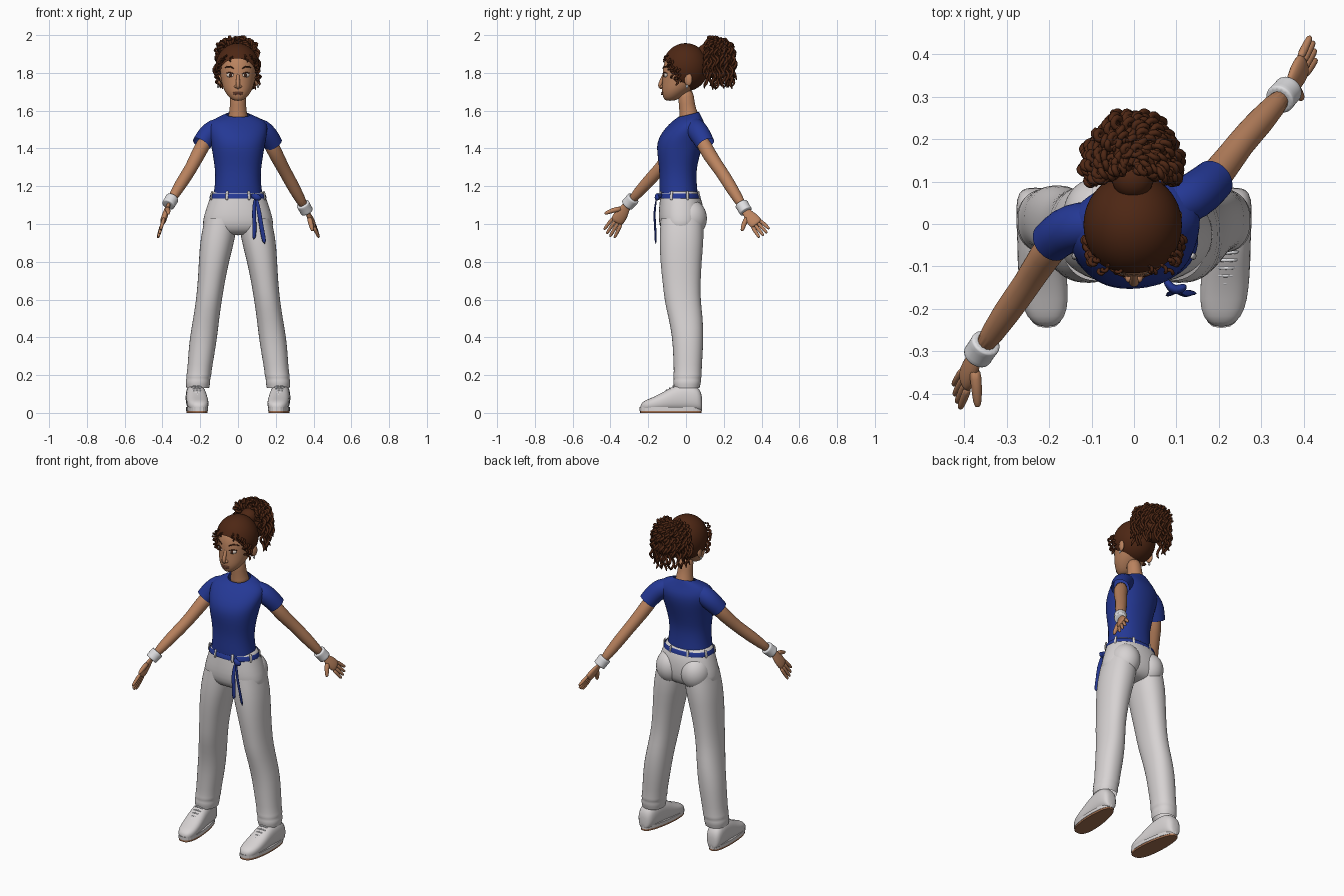
import bpy, bmesh, math, random
from mathutils import Vector as V, Matrix

random.seed(4)
cube = bpy.data.objects.get("Cube")
if cube:
    bpy.data.objects.remove(cube)


def material(name, r, g, b):
    m = bpy.data.materials.new(name)
    m.diffuse_color = (r, g, b, 1)
    m.use_nodes = True
    m.node_tree.nodes["Principled BSDF"].inputs["Base Color"].default_value = (r, g, b, 1)
    return m


skin = material("skin", .50, .23, .115)
brown = material("hair_brown", .075, .02, .007)
blue = material("shirt_blue", .018, .04, .30)
white = material("white_cloth", .68, .65, .65)
band_white = material("band_white", .74, .74, .76)
tan = material("sole_tan", .36, .16, .08)
eye_white = material("eye_white", .7, .62, .55)
iris = material("iris_brown", .06, .02, .01)
lip = material("lip_rose", .36, .13, .075)


def part(name, bm, mat, levels=1):
    bmesh.ops.recalc_face_normals(bm, faces=bm.faces)
    me = bpy.data.meshes.new(name)
    bm.to_mesh(me)
    bm.free()
    me.materials.append(mat)
    me.shade_smooth()
    ob = bpy.data.objects.new(name, me)
    bpy.context.collection.objects.link(ob)
    if levels:
        mod = ob.modifiers.new("smooth", 'SUBSURF')
        mod.levels = mod.render_levels = levels
    return ob


def loft(bm, rings, n=16, cap=True, power=1.0):
    """Skin rings given as (centre, u axis, v axis)."""
    def ease(a):
        return math.copysign(abs(a) ** power, a)
    rows = []
    for c, u, v in rings:
        angles = [2 * math.pi * i / n for i in range(n)]
        rows.append([bm.verts.new(c + u * ease(math.cos(a)) + v * ease(math.sin(a))) for a in angles])
    for a, b in zip(rows, rows[1:]):
        for i in range(n):
            j = (i + 1) % n
            bm.faces.new((a[i], a[j], b[j], b[i]))
    if cap:
        bm.faces.new(rows[0])
        bm.faces.new(rows[-1])


def body(bm, rows, cap=True, side=1, power=.9, n=24):
    """Stack of level ovals: x, y, z, half width, half depth, turn, forward tilt."""
    rings = []
    for x, y, z, rx, ry, *more in rows:
        turn, tilt = (more + [0, 0])[:2]
        u = V((math.cos(turn), math.sin(turn), 0)) * rx
        v = V((-math.sin(turn), math.cos(turn), tilt)) * ry
        rings.append((V((x * side, y, z)), u, v))
    loft(bm, rings, n, cap, power)


def tube(bm, points, radii, ref=(1, 0, 0), flat=1, n=10, cap=True):
    pts = [V(p) for p in points]
    rings = []
    for i, p in enumerate(pts):
        t = (pts[min(i + 1, len(pts) - 1)] - pts[max(i - 1, 0)]).normalized()
        u = V(ref)
        u = (u - t * u.dot(t)).normalized()
        rings.append((p, u * radii[i], t.cross(u) * radii[i] * flat))
    loft(bm, rings, n, cap)


def ball(bm, centre, radii, turn=0):
    m = Matrix.Translation(centre) @ Matrix.Rotation(turn, 4, 'Z') @ Matrix.Diagonal((*radii, 1))
    bmesh.ops.create_uvsphere(bm, u_segments=24, v_segments=16, radius=1, matrix=m)


# Shirt with turned shoulders and short sleeves
bm = bmesh.new()
body(bm, [(0, -.04, 1.163, .130, .102), (0, -.041, 1.18, .127, .102), (0, -.043, 1.23, .121, .099),
          (0, -.043, 1.29, .122, .099), (0, -.04, 1.35, .132, .110), (0, -.035, 1.41, .142, .122, .1),
          (0, -.022, 1.46, .152, .122, .15), (0, 0, 1.51, .162, .104, .2), (0, .01, 1.545, .148, .078, .2),
          (0, .014, 1.568, .1, .062, .15, .15), (0, .013, 1.58, .064, .056, .1, .25)], cap=False)
part("shirt", bm, blue)
bm = bmesh.new()
tube(bm, [(.08, .04, 1.515), (.125, .055, 1.502), (.16, .078, 1.468), (.188, .104, 1.422)],
     [.05, .058, .056, .051], (0, 1, 0), n=16, cap=False)
tube(bm, [(-.08, 0, 1.515), (-.125, -.002, 1.502), (-.165, -.015, 1.468), (-.195, -.042, 1.422)],
     [.05, .058, .056, .051], (0, 1, 0), n=16, cap=False)
part("sleeves", bm, blue)


# Arms, wristbands and hands
def arm(label, shoulder, upper, elbow, fore, wrist, tips, thumb_side, thumb_tip):
    bm = bmesh.new()
    tube(bm, [shoulder, upper, elbow, fore, wrist], [.042, .039, .033, .035, .023], (0, 1, 0), n=14)
    part(label + "_arm", bm, skin)
    s, e, w, t = V(fore), V(elbow), V(wrist), V(tips)
    along = (w - s).normalized()
    bm = bmesh.new()
    tube(bm, [w + along * d for d in (-.055, -.053, -.026, -.002, 0)],
         [.036, .037, .035, .036, .035], (0, 1, 0), n=16)
    part(label + "_wristband", bm, band_white)
    ahead, across = t - w, V(thumb_side).normalized()
    bm = bmesh.new()
    tube(bm, [w - along * .02, w + ahead * .08, w + ahead * .28, w + ahead * .5, w + ahead * .58],
         [.022, .025, .038, .038, .032], across, .45, 12)
    for k in range(4):
        o = k - 1.5
        root = w + ahead * .5 - across * o * .018
        tip = w + ahead * (1.02 - .05 * abs(o - .3 * (o > 0))) - across * o * .024
        tube(bm, [root, root.lerp(tip, .5), root.lerp(tip, .9), tip], [.0115, .0105, .009, .005], across, n=8)
    root, tip = w + ahead * .15 + across * .012, V(thumb_tip)
    tube(bm, [root, root.lerp(tip, .5) + across * .006, root.lerp(tip, .88), tip], [.017, .014, .011, .006], n=8)
    part(label + "_hand", bm, skin)


arm("left", (.15, .07, 1.47), (.205, .125, 1.36), (.25, .19, 1.275), (.295, .238, 1.195),
    (.365, .318, 1.065), (.425, .42, .945), (.2, -.72, -.66), (.395, .295, .962))
arm("right", (-.155, -.01, 1.47), (-.212, -.075, 1.37), (-.25, -.14, 1.29), (-.295, -.2, 1.225),
    (-.37, -.312, 1.1), (-.42, -.412, .94), (.2, -.8, .6), (-.368, -.432, 1.055))

# Trousers: hips, seat and two long legs
bm = bmesh.new()
body(bm, [(0, -.037, 1.18, .130, .095), (0, -.035, 1.165, .138, .1), (0, -.026, 1.12, .157, .114),
          (0, -.025, 1.05, .180, .122), (0, -.025, .99, .193, .118), (0, -.025, .955, .17, .095),
          (0, -.025, .94, .1, .06)])
part("trouser_hips", bm, white)
bm = bmesh.new()
for s in (-1, 1):
    ball(bm, (s * .083, .022, 1.03), (.085, .09, .1))
    body(bm, [(.09, -.022, 1.03, .085, .112), (.106, -.023, .93, .094, .119), (.128, -.027, .8, .08, .11),
              (.143, -.023, .68, .071, .1), (.155, -.018, .59, .069, .096), (.168, -.001, .5, .069, .091),
              (.183, .01, .4, .073, .083), (.195, .01, .3, .069, .078), (.206, .009, .21, .064, .073),
              (.208, .008, .195, .068, .077), (.21, .007, .18, .062, .071), (.212, .006, .165, .067, .075),
              (.213, .005, .14, .062, .069), (.213, .005, .132, .061, .067)], False, s)
part("trouser_legs", bm, white)

# Sash with loops, knot and hanging tails
bm = bmesh.new()
body(bm, [(0, -.033, z, r, r - .041) for z, r in ((1.135, .152), (1.137, .154), (1.159, .147), (1.161, .145))], False)
tube(bm, [(.07, -.125, 1.15), (.085, -.15, 1.15), (.1, -.158, 1.14), (.125, -.145, 1.135)],
     [.008, .018, .02, .012], (0, 0, 1), .7)
tube(bm, [(.09, -.155, 1.14), (.082, -.168, 1.06), (.09, -.165, .98), (.083, -.16, .915)],
     [.008, .012, .011, .012], (1, .3, 0), .3)
tube(bm, [(.098, -.155, 1.14), (.112, -.17, 1.06), (.125, -.162, .98), (.142, -.16, .89)],
     [.008, .014, .012, .015], (1, -.4, 0), .3)
part("sash", bm, blue)
bm = bmesh.new()
for i in range(8):
    a = math.pi * (i + .5) / 4
    x, y = .146 * math.cos(a), -.033 + .106 * math.sin(a)
    tube(bm, [(x * k, y * k, z) for k, z in ((1.05, 1.125), (1.06, 1.14), (1.04, 1.165), (1, 1.175))],
         [.008] * 4, (-math.sin(a), math.cos(a), 0), .6, 8)
part("belt_loops", bm, white)


# Shoes: rounded uppers, laces and flat soles
def sole(bm, s, z0, z1, grow):
    rows = []
    for z in (z0, z1):
        row = []
        for i in range(32):
            a = math.tau * i / 32
            y = -.08 + (.163 + grow) * math.sin(a)
            w = (.05 - .045 * y + grow) * math.copysign(abs(math.cos(a)) ** .7, math.cos(a))
            row.append(bm.verts.new((s * (.225 + .08 * y) + w, y, z)))
        rows.append(row)
        bm.faces.new(row)
    for i in range(32):
        j = (i + 1) % 32
        bm.faces.new((rows[0][i], rows[0][j], rows[1][j], rows[1][i]))


uppers, laces, soles, treads = (bmesh.new() for _ in range(4))
for s in (-1, 1):
    rings = []
    for y, w, top in ((.086, .02, .08), (.076, .042, .125), (.04, .051, .155), (-.02, .053, .158),
                      (-.07, .055, .142), (-.12, .058, .11), (-.18, .057, .08), (-.22, .046, .066), (-.243, .02, .045)):
        rings.append((V((s * (.225 + .08 * y), y, top / 2 + .005)), V((w, 0, 0)), V((0, 0, top / 2 - .005))))
    loft(uppers, rings, 20, power=.8)
    for k in range(5):
        y, z = -.065 - .018 * k, .141 - .0115 * k
        c = s * (.225 + .08 * y)
        tube(laces, [(c - .03, y, z - .006), (c, y - .004, z + .005), (c + .03, y, z - .006)],
             [.005] * 3, (0, 1, 0), n=6)
    sole(soles, s, .011, .03, .002)
    sole(treads, s, 0, .011, 0)
part("shoe_uppers", uppers, white)
part("shoe_laces", laces, band_white)
for name, bm, mat in (("shoe_soles", soles, white), ("shoe_treads", treads, tan)):
    part(name, bm, mat, 0).data.shade_flat()

# Neck, head, nose and ears
bm = bmesh.new()
tube(bm, [(0, .02, 1.545), (0, .014, 1.58), (0, .004, 1.63), (0, -.004, 1.72)], [.062, .049, .042, .044], n=16)
body(bm, [(0, -.085, 1.652, .018, .022), (0, -.078, 1.662, .04, .04), (0, -.062, 1.69, .064, .065),
          (0, -.042, 1.72, .08, .086), (0, -.02, 1.76, .09, .106), (0, -.012, 1.80, .096, .112),
          (0, -.009, 1.85, .1, .111), (0, -.004, 1.9, .088, .092), (0, 0, 1.935, .05, .05)], power=1)
tube(bm, [(0, -.112, 1.80), (0, -.123, 1.775), (0, -.137, 1.742), (0, -.14, 1.727), (0, -.12, 1.717)],
     [.009, .009, .012, .013, .008])
for s in (-1, 1):
    ball(bm, (s * .012, -.127, 1.728), (.009, .011, .008))
    ball(bm, (s * .1, .012, 1.765), (.012, .022, .034), s * -.3)
part("head", bm, skin)


# Eyes, lashes, brows, lips and earrings
def face(x, out=0):
    return -.012 - (.112 + out) * math.sqrt(1 - (x / .097) ** 2)


whites, irises, lashes = (bmesh.new() for _ in range(3))
rings = bmesh.new()
for s in (-1, 1):
    ball(whites, (s * .041, face(.041) + .005, 1.788), (.021, .009, .012), s * .42)
    ball(irises, (s * .04, face(.04) - .001, 1.788), (.0095, .005, .0105), s * .4)
    for z, arch, lo, hi, r in ((1.793, .009, .02, .066, .0032), (1.822, .012, .02, .073, .0045)):
        steps = [lo + (hi - lo) * k / 5 for k in range(6)]
        tube(lashes, [(s * x, face(x, .003), z + arch * math.sin(math.pi * k / 5 * .9)) for k, x in enumerate(steps)],
             [r * .6, r, r, r, r, r * .5], (0, 0, 1), .7, 6)
    ball(rings, (s * .106, .005, 1.728), (.005, .007, .009))
part("eyes", whites, eye_white, 0)
part("irises", irises, iris, 0)
part("lashes_and_brows", lashes, brown)
part("earrings", rings, band_white, 0)
bm = bmesh.new()
for z, r in ((1.694, .0045), (1.687, .0055)):
    tube(bm, [(x, -.128 + 6 * x * x, z + 5 * x * x) for x in (-.027, -.015, 0, .015, .027)],
         [.002, r, r, r, .002], (0, 0, 1), 1, 8)
part("lips", bm, lip)

# Hair cap trimmed along a sloping hairline
bm = bmesh.new()
ball(bm, (-.003, -.002, 1.83), (.118, .124, .128))
bmesh.ops.bisect_plane(bm, geom=bm.verts[:] + bm.edges[:] + bm.faces[:], plane_co=(0, -.11, 1.868),
                       plane_no=(0, 1.5, 1), clear_inner=True)
part("hair_cap", bm, brown)


# Ringlets of the ponytail and around the face
def ringlet(bm, a, b, c, coil, thick, turns):
    pts, spin, steps = [], random.uniform(0, 6), 10 * turns
    for i in range(steps + 1):
        t = i / steps
        p = a * (1 - t) ** 2 + b * 2 * t * (1 - t) + c * t * t
        d = ((b - a) * (1 - t) + (c - b) * t).normalized()
        u = d.cross(V((.31, .2, .93))).normalized()
        q = spin + math.tau * turns * t
        pts.append(p + (u * math.cos(q) + d.cross(u) * math.sin(q)) * coil * min(1, 3 * t))
    tube(bm, pts, [thick] * (steps - 1) + [thick * .8, thick * .3], (.5, .6, .62), n=6)


bm = bmesh.new()
ball(bm, (-.005, .165, 1.865), (.085, .075, .1))
ball(bm, (-.003, .11, 1.91), (.05, .05, .045))
root = V((-.005, .125, 1.915))
for count, reach, rise, drop in ((20, .9, .03, -.195), (20, 1, .07, -.145), (18, 1, .09, -.09),
                                 (16, .95, .1, -.035), (13, .75, .11, .0), (8, .4, .115, .025)):
    for k in range(count):
        a = math.radians(-110 + 220 * (k + random.uniform(.2, .8)) / count)
        out = V((math.sin(a) * .112, math.cos(a) * .125 + .012, 0)) * reach * random.uniform(.88, 1.03)
        end = root + out + V((0, 0, drop + random.uniform(-.01, .012)))
        ringlet(bm, root, root + out * 1.05 + V((0, 0, rise)), end, .0095, .0075, 4)
part("ponytail", bm, brown, 0)
bm = bmesh.new()
for s in (-1, 1):
    for y, top, low in ((-.085, 1.875, 1.815), (-.07, 1.865, 1.77), (-.05, 1.85, 1.735), (-.035, 1.84, 1.75)):
        x = s * (.107 + .25 * (y + .05))
        ringlet(bm, V((x * .85, y, top)), V((x * 1.08, y - .008, (top + low) / 2)), V((x, y, low)), .008, .006, 3)
for x in (-.06, -.03, .035, .065):
    ringlet(bm, V((x, -.095, 1.895)), V((x * 1.2, -.118, 1.88)), V((x * 1.4, -.112, 1.858)), .005, .0045, 2)
part("face_curls", bm, brown, 0)
